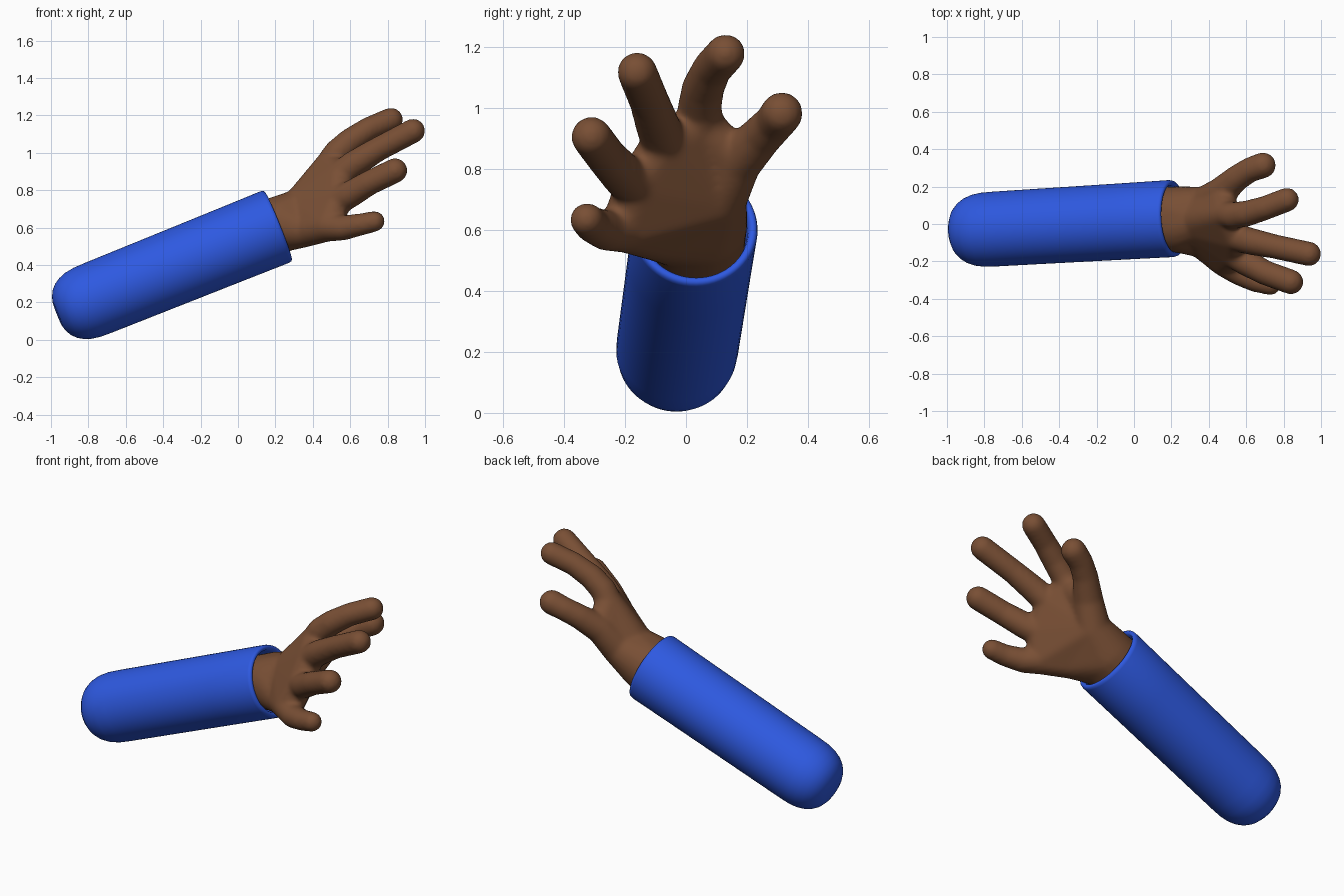
import bpy, bmesh, math
from mathutils import Vector

if "Cube" in bpy.data.objects:
    bpy.data.objects.remove(bpy.data.objects["Cube"])


def material(name, rgb):
    m = bpy.data.materials.new(name)
    m.diffuse_color = (*rgb, 1)
    m.use_nodes = True
    m.node_tree.nodes["Principled BSDF"].inputs["Base Color"].default_value = m.diffuse_color
    return m


def new_object(name, bm, mat):
    me = bpy.data.meshes.new(name)
    bm.to_mesh(me)
    bm.free()
    me.materials.append(mat)
    ob = bpy.data.objects.new(name, me)
    bpy.context.collection.objects.link(ob)
    return ob


blue = material("sleeve_blue", (0.027, 0.10, 0.75))
brown = material("skin_brown", (0.19, 0.078, 0.035))

# Sleeve: lathed profile (distance along axis, radius), rolled cuff at the end
start, end = Vector((-0.965, -0.04, 0.137)), Vector((0.215, 0.03, 0.61))
L = (end - start).length
profile = [(0, 0), (0, 0.07), (0.008, 0.098), (0.025, 0.13), (0.05, 0.156),
           (0.08, 0.175), (0.12, 0.19), (0.17, 0.198), (0.24, 0.2),
           (L - 0.3, 0.204), (L - 0.02, 0.206), (L - 0.006, 0.203), (L, 0.195),
           (L, 0.185), (L - 0.008, 0.177), (L - 0.03, 0.173), (L - 0.2, 0.17)]
bm = bmesh.new()
verts = [bm.verts.new((r, 0, t)) for t, r in profile]
edges = [bm.edges.new(p) for p in zip(verts, verts[1:])]
bmesh.ops.spin(bm, geom=verts + edges, cent=(0, 0, 0), axis=(0, 0, 1),
               angle=math.tau, steps=64, use_duplicate=False)
bmesh.ops.remove_doubles(bm, verts=bm.verts, dist=1e-4)
bmesh.ops.recalc_face_normals(bm, faces=bm.faces)
sleeve = new_object("sleeve", bm, blue)
sleeve.rotation_mode = 'QUATERNION'
sleeve.rotation_quaternion = (end - start).to_track_quat('Z', 'Y')
sleeve.location = start
sleeve.data.shade_smooth()

# Hand: hulls around groups of balls (x, y, z, radius), fused by a remesh
hand_bm = bmesh.new()


def hull(balls):
    tmp = bmesh.new()
    for x, y, z, r in balls:
        s = bmesh.ops.create_icosphere(tmp, subdivisions=3, radius=r)
        bmesh.ops.translate(tmp, verts=s["verts"], vec=(x, y, z))
    pts = [v.co.copy() for v in tmp.verts]
    tmp.free()
    vs = [hand_bm.verts.new(p) for p in pts]
    res = bmesh.ops.convex_hull(hand_bm, input=vs)
    junk = {g for g in res["geom_interior"] + res["geom_unused"]
            if isinstance(g, bmesh.types.BMVert)}
    bmesh.ops.delete(hand_bm, geom=list(junk), context='VERTS')


def chain(balls):
    for a, b in zip(balls, balls[1:]):
        hull([a, b])


# Wrist and palm
wrist_in = [(0.08, 0.0, 0.557, 0.15), (0.08, 0.045, 0.557, 0.15)]
wrist = [(0.23, 0.0, 0.62, 0.152), (0.23, 0.05, 0.62, 0.152)]
heels = [(0.36, -0.09, 0.585, 0.09), (0.375, 0.1, 0.70, 0.1), (0.34, 0.02, 0.69, 0.12)]
index_k, middle_k = (0.49, 0.05, 0.94, 0.075), (0.54, -0.07, 0.88, 0.075)
ring_k, pinky_k = (0.53, -0.16, 0.74, 0.075), (0.48, -0.2, 0.605, 0.08)
hull(wrist_in + wrist)
hull(wrist + heels)
hull(heels + [index_k, middle_k, ring_k, pinky_k])

# Thumb with its web, then the four fingers
hull([heels[1], index_k, (0.47, 0.16, 0.83, 0.07)])
chain([heels[1], (0.46, 0.165, 0.82, 0.082), (0.55, 0.245, 0.905, 0.07),
       (0.62, 0.29, 0.95, 0.067), (0.69, 0.314, 0.982, 0.07)])
chain([index_k, (0.53, 0.045, 1.0, 0.073), (0.6, 0.055, 1.062, 0.07),
       (0.7, 0.085, 1.127, 0.065), (0.818, 0.13, 1.177, 0.065)])
chain([middle_k, (0.62, -0.092, 0.94, 0.073), (0.75, -0.12, 1.02, 0.066),
       (0.936, -0.16, 1.117, 0.066)])
chain([ring_k, (0.6, -0.205, 0.778, 0.073), (0.7, -0.26, 0.838, 0.067),
       (0.84, -0.31, 0.905, 0.067)])
chain([pinky_k, (0.56, -0.26, 0.598, 0.068), (0.65, -0.305, 0.615, 0.06),
       (0.73, -0.325, 0.633, 0.056)])

hand = new_object("hand", hand_bm, brown)
remesh = hand.modifiers.new("fuse", 'REMESH')
remesh.mode = 'VOXEL'
remesh.voxel_size = 0.011
remesh.use_smooth_shade = True
soften = hand.modifiers.new("soften", 'SMOOTH')
soften.factor = 0.5
soften.iterations = 14
